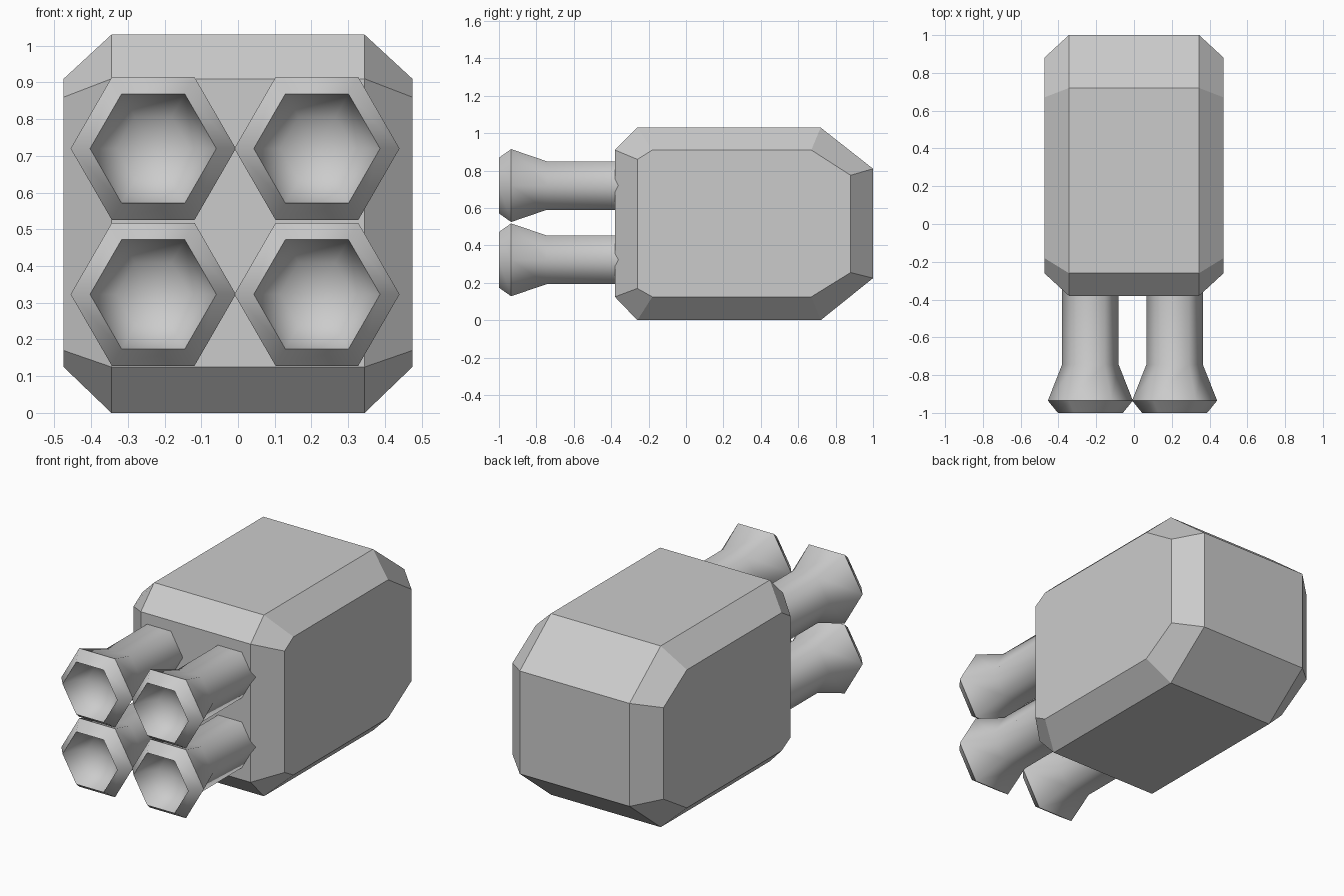
import bpy, bmesh, math

if "Cube" in bpy.data.objects:
    bpy.data.objects.remove(bpy.data.objects["Cube"])

grey = bpy.data.materials.new("light_grey")
grey.use_nodes = True
grey.diffuse_color = (0.6, 0.6, 0.6, 1)
grey.node_tree.nodes["Principled BSDF"].inputs["Base Color"].default_value = grey.diffuse_color


def loft(name, rings, smooth=False, sharp_rings=()):
    """Skin equal-length rings of points and cap both ends."""
    bm = bmesh.new()
    loops = [[bm.verts.new(p) for p in ring] for ring in rings]
    n = len(loops[0])
    for a, b in zip(loops, loops[1:]):
        for i in range(n):
            j = (i + 1) % n
            bm.faces.new((a[i], a[j], b[j], b[i]))
    bm.faces.new(loops[0])
    bm.faces.new(loops[-1])
    bmesh.ops.recalc_face_normals(bm, faces=bm.faces)
    for f in bm.faces:
        f.smooth = smooth
    for k in sharp_rings:
        for i in range(n):
            bm.edges.get((loops[k][i], loops[k][(i + 1) % n])).smooth = False
    mesh = bpy.data.meshes.new(name)
    bm.to_mesh(mesh)
    bm.free()
    mesh.materials.append(grey)
    obj = bpy.data.objects.new(name, mesh)
    bpy.context.collection.objects.link(obj)
    return obj


# Chamfered housing: side profiles (y, z) lofted across x
side = [(-.26, .17), (-.26, .86), (-.18, .91), (.67, .91),
        (.88, .775), (.88, .255), (.67, .125), (-.18, .125)]
middle = [(-.38, .125), (-.38, .91), (-.26, 1.03), (.72, 1.03),
          (1, .81), (1, .225), (.72, 0), (-.26, 0)]
sections = [(-.475, side), (-.345, middle), (.345, middle), (.475, side)]
loft("housing", [[(x, y, z) for y, z in prof] for x, prof in sections])

# Flared hexagonal nozzles: (y, radius) from the buried end to the bowl floor
nozzle = [(-.33, .15), (-.745, .15), (-.935, .225), (-1, .172),
          (-.93, .15), (-.88, .10), (-.86, .03)]
for row, z in (("lower", .323), ("upper", .72)):
    for label, x in (("right", -.231), ("left", .215)):
        rings = [[(x + r * math.cos(k * math.pi / 3), y, z + r * math.sin(k * math.pi / 3))
                  for k in range(6)] for y, r in nozzle]
        loft(f"{row}_{label}_nozzle", rings, smooth=True, sharp_rings=(0, 2, 3))
